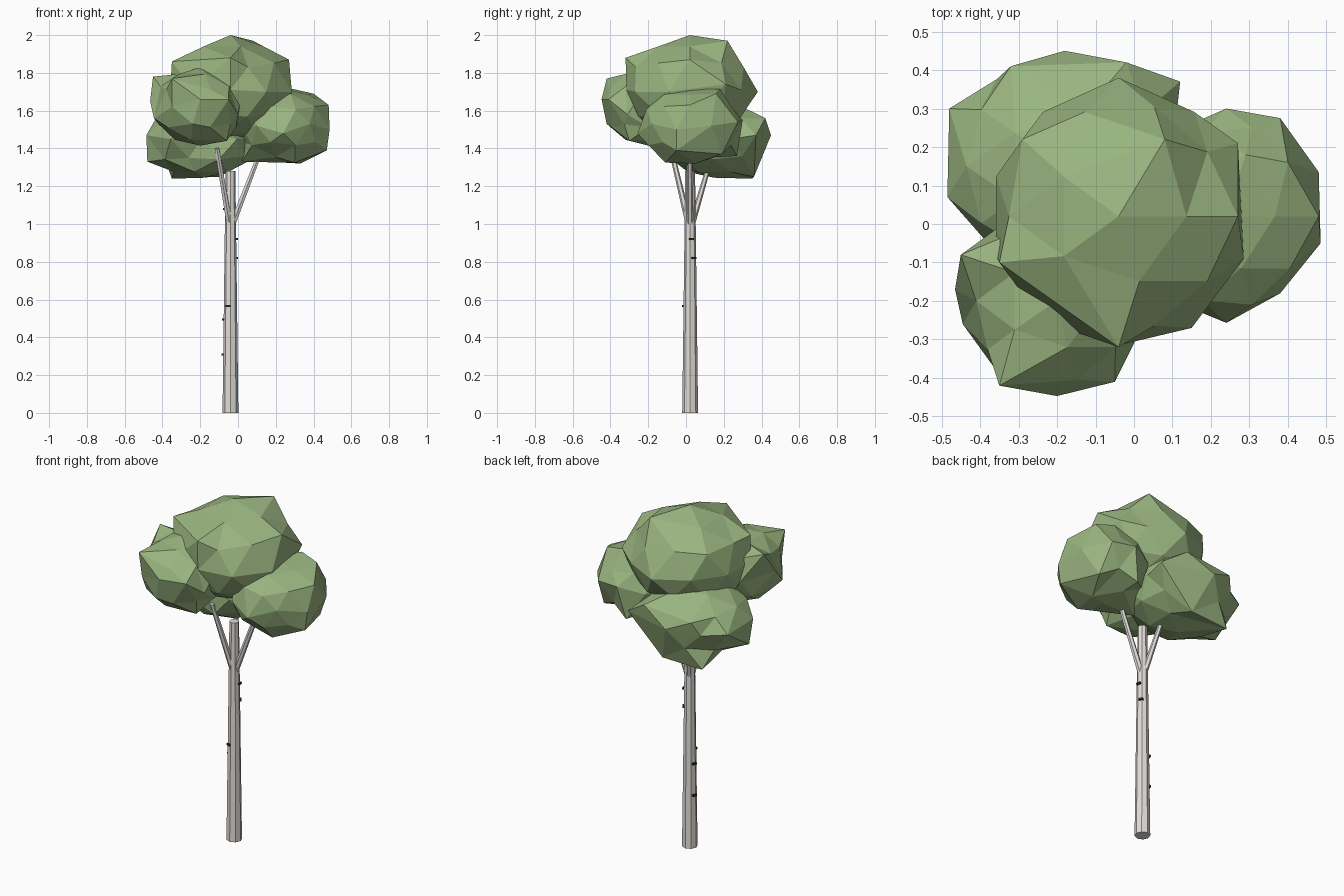
import bpy, bmesh, math
from mathutils import Vector, Quaternion


def material(name, rgb):
    m = bpy.data.materials.new(name)
    m.diffuse_color = (*rgb, 1)
    return m


LEAF = material("leaf green", (0.32, 0.46, 0.215))
BARK = material("pale bark", (0.77, 0.74, 0.70))
DARK = material("dark bark mark", (0.035, 0.033, 0.03))


def finish(bm, name, mat):
    bmesh.ops.recalc_face_normals(bm, faces=bm.faces)
    me = bpy.data.meshes.new(name)
    bm.to_mesh(me)
    bm.free()
    me.materials.append(mat)
    ob = bpy.data.objects.new(name, me)
    bpy.context.collection.objects.link(ob)
    return ob


def limb(name, a, b, r1, r2, sides):
    a, b = Vector(a), Vector(b)
    d = b - a
    bm = bmesh.new()
    bmesh.ops.create_cone(bm, cap_ends=True, segments=sides, radius1=r1, radius2=r2, depth=d.length)
    q = Vector((0, 0, 1)).rotation_difference(d)
    for v in bm.verts:
        v.co = q @ v.co + (a + b) / 2
    finish(bm, name, BARK)


def clump(name, centre, radii, pulls):
    """Faceted leaf ball; the vertex nearest in direction to each pull moves there."""
    c = Vector(centre)
    bm = bmesh.new()
    bmesh.ops.create_icosphere(bm, subdivisions=2, radius=1)
    free = list(bm.verts)
    moves = []
    for p in pulls:
        d = Vector(p) - c
        u = Vector([d[i] / radii[i] for i in range(3)]).normalized()
        v = max(free, key=lambda w: w.co.dot(u))
        free.remove(v)
        moves.append((v, Vector(p)))
    for v in bm.verts:
        v.co = c + Vector([v.co[i] * radii[i] for i in range(3)])
    for v, p in moves:
        v.co = p
    finish(bm, name, LEAF)


# Trunk and branches
X, Y = -0.04, 0.022
limb("trunk", (X, Y, 0), (X, Y, 1.28), 0.042, 0.026, 8)
limb("right_branch", (X, Y, 0.97), (0.11, 0.02, 1.36), 0.018, 0.013, 6)
limb("front_branch", (X, Y, 0.97), (-0.112, -0.08, 1.40), 0.018, 0.013, 6)
limb("back_branch", (X, Y, 0.97), (-0.09, 0.11, 1.27), 0.018, 0.013, 6)

# Bark marks: height and direction around the trunk
for i, (z, deg) in enumerate([(0.31, 165), (0.495, 165), (0.565, 250),
                              (0.82, 35), (0.92, 12), (1.08, 165)]):
    a = math.radians(deg)
    r = 0.042 - 0.0125 * z + 0.001
    bm = bmesh.new()
    bmesh.ops.create_cube(bm, size=1)
    q = Quaternion((0, 0, 1), a)
    for v in bm.verts:
        v.co = q @ Vector((v.co.x * 0.014 + r, v.co.y * 0.024, v.co.z * 0.011 + z))
        v.co += Vector((X, Y, 0))
    finish(bm, f"bark_mark_{i + 1}", DARK)

# Leaf clumps
clump("top_leaves", (-0.04, 0.02, 1.71), (0.335, 0.335, 0.27), [
    (-0.04, 0.02, 2.0), (0.08, 0.22, 1.97), (-0.04, 0.38, 1.70), (-0.04, -0.32, 1.88),
    (0.27, 0.02, 1.87), (0.27, 0.21, 1.74), (0.285, -0.09, 1.70), (0.15, -0.27, 1.70),
    (-0.35, -0.10, 1.86), (-0.29, 0.22, 1.85)])
clump("right_leaves", (0.24, 0.02, 1.52), (0.24, 0.27, 0.195), [
    (0.29, 0.18, 1.715), (0.40, 0.16, 1.69), (0.48, 0.02, 1.63), (0.48, 0.135, 1.52),
    (0.485, -0.05, 1.50), (0.24, 0.30, 1.55), (0.24, -0.257, 1.48), (0.38, 0.275, 1.54),
    (0.38, -0.18, 1.53), (0.47, -0.05, 1.39), (0.20, 0.27, 1.36), (0.02, 0.02, 1.33),
    (0.33, 0.05, 1.32), (0.30, -0.11, 1.325), (0.40, 0.19, 1.37)])
clump("back_leaves", (-0.18, 0.15, 1.45), (0.30, 0.28, 0.205), [
    (-0.18, 0.45, 1.47), (-0.32, 0.41, 1.53), (-0.48, 0.30, 1.46), (-0.485, 0.07, 1.47),
    (-0.48, 0.10, 1.33), (-0.02, 0.42, 1.56), (0.12, 0.37, 1.47), (-0.35, 0.35, 1.24),
    (-0.1, 0.36, 1.25), (-0.18, 0.15, 1.245), (-0.18, -0.06, 1.47), (-0.26, -0.02, 1.35)])
clump("front_leaves", (-0.21, -0.2, 1.62), (0.235, 0.24, 0.205), [
    (-0.35, -0.42, 1.77), (-0.2, -0.447, 1.66), (-0.05, -0.41, 1.66), (-0.445, -0.26, 1.56),
    (-0.465, -0.17, 1.65), (-0.45, -0.08, 1.78), (0.03, -0.2, 1.74), (0.0, -0.31, 1.58),
    (-0.2, -0.2, 1.83), (-0.2, -0.2, 1.415), (-0.06, -0.3, 1.44), (-0.24, -0.42, 1.53)])
